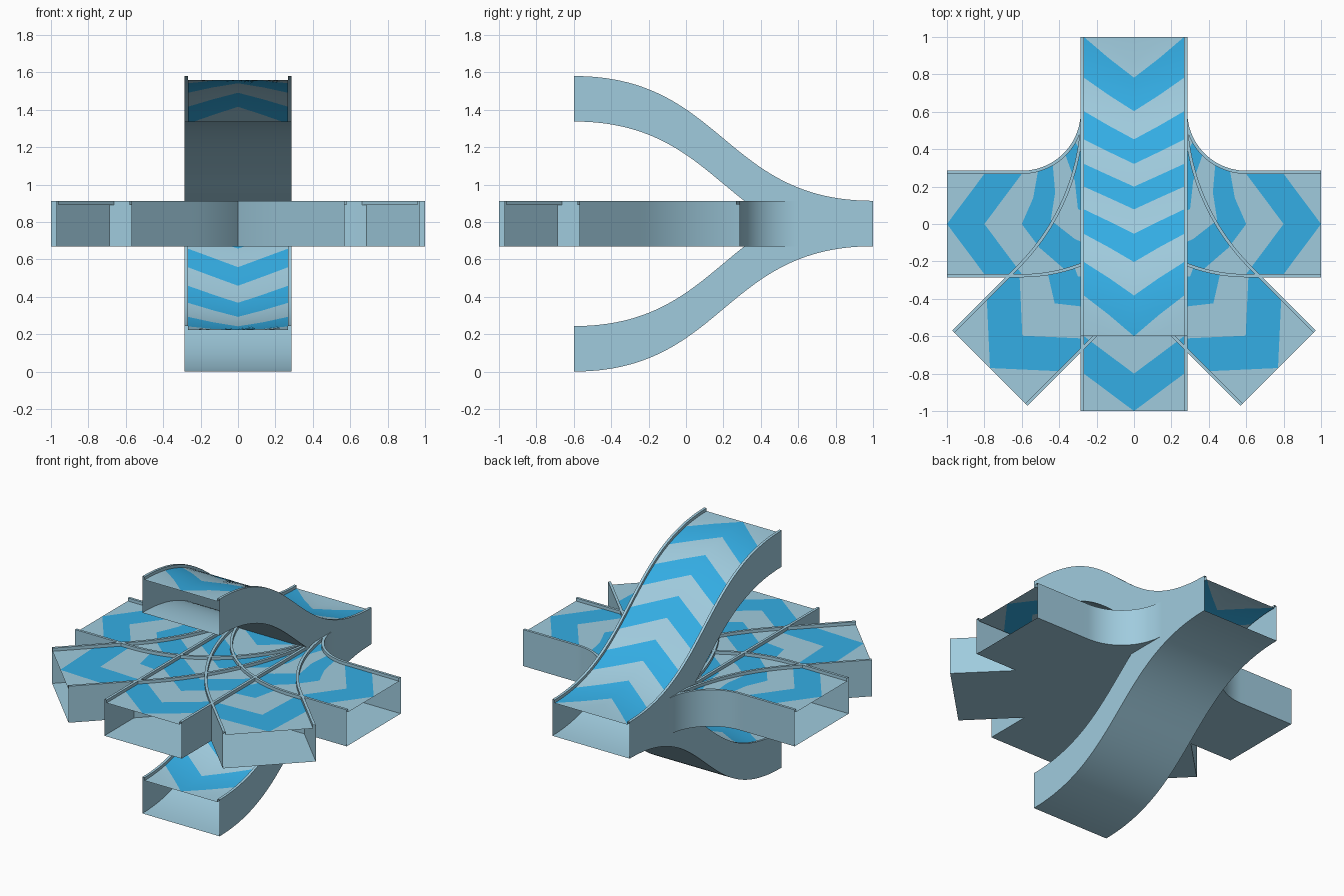
import bpy, bmesh, math

if "Cube" in bpy.data.objects:
    bpy.data.objects.remove(bpy.data.objects["Cube"])

HALF, DECK_HALF = 0.285, 0.268     # outer half width, half width between rails
HEIGHT, LIP = 0.243, 0.02          # body height, rail height above the deck
BASE = 0.67                        # underside of the level tracks
BANDS, SUB = 10, 5                 # stripe bands per track, rows per band


def material(name, rgb):
    m = bpy.data.materials.new(name)
    m.diffuse_color = (*rgb, 1)
    m.use_nodes = True
    m.node_tree.nodes["Principled BSDF"].inputs["Base Color"].default_value = m.diffuse_color
    return m


PALE = material("pale blue", (0.35, 0.60, 0.73))
BRIGHT = material("bright blue", (0.034, 0.42, 0.78))


# Paths: t in 0..1 -> (x, y, z, direction x, direction y)
def straight(t):
    return 0, 1 - 2 * t, BASE, 0, -1


def ramp(rise):
    def path(t):
        y = 1 - (2.4 * t * (1 - t) + 1.6 * t ** 3)
        return 0, y, BASE + rise * (3 * t * t - 2 * t ** 3), 0, -1
    return path


def turn(angle, side, tail):
    radius = 0.6 / math.tan(angle / 2)

    def path(t):
        a = angle * min(max((t - 0.2) / 0.6, 0), 1)
        dx, dy = side * math.sin(a), -math.cos(a)
        x = side * radius * (1 - math.cos(a))
        y = 0.6 - radius * math.sin(a)
        run = min(t - 0.2, 0) * 2 + max(t - 0.8, 0) / 0.2 * tail
        return x + dx * run, y + dy * run, BASE, dx, dy
    return path


def track(name, path, drop=0.0):
    bm = bmesh.new()
    deck_z = HEIGHT - LIP - drop

    def point(t, offset, up):
        x, y, z, dx, dy = path(min(max(t, 0), 1))
        return bm.verts.new((x + dy * offset, y - dx * offset, z + up))

    def skin(rows, bright=lambda j: False):
        for j in range(len(rows) - 1):
            a, b = rows[j], rows[j + 1]
            for i in range(len(a) - 1):
                f = bm.faces.new((a[i], a[i + 1], b[i + 1], b[i]))
                f.material_index = int(bright(j))
                f.smooth = True

    # rails, walls and floor, open at both ends
    right = [(DECK_HALF, deck_z), (DECK_HALF, HEIGHT), (HALF, HEIGHT), (HALF, 0)]
    profile = right + [(-x, z) for x, z in reversed(right)]
    n = BANDS * SUB
    skin([[point(j / n, x, z) for x, z in profile] for j in range(n + 1)])

    # deck rows follow the chevrons, so alternate bands become stripes
    columns = (-1, -0.5, 0, 0.5, 1)
    skin([[point((j - SUB * abs(u)) / n, u * DECK_HALF, deck_z) for u in columns]
          for j in range(n + SUB + 1)],
         lambda j: (j // SUB) % 2 == 1)

    bmesh.ops.remove_doubles(bm, verts=bm.verts[:], dist=1e-5)
    bmesh.ops.dissolve_degenerate(bm, edges=bm.edges[:], dist=1e-5)
    mesh = bpy.data.meshes.new(name)
    bm.to_mesh(mesh)
    bm.free()
    mesh.materials.append(PALE)
    mesh.materials.append(BRIGHT)
    obj = bpy.data.objects.new(name, mesh)
    bpy.context.collection.objects.link(obj)
    bpy.ops.object.select_all(action='DESELECT')
    obj.select_set(True)
    bpy.context.view_layer.objects.active = obj
    bpy.ops.object.shade_smooth_by_angle(angle=math.radians(30))


# Centre tracks
track("level_track", straight)
track("rising_track", ramp(0.667))
track("falling_track", ramp(-0.67))

# Turning tracks, mirrored left and right (tiny deck offsets avoid overlap)
for side, label in ((-1, "left"), (1, "right")):
    track(label + "_square_turn", turn(math.pi / 2, side, 0.4), 0.0006)
    track(label + "_diagonal_turn", turn(math.pi / 4, side, 0.489), 0.0012)
